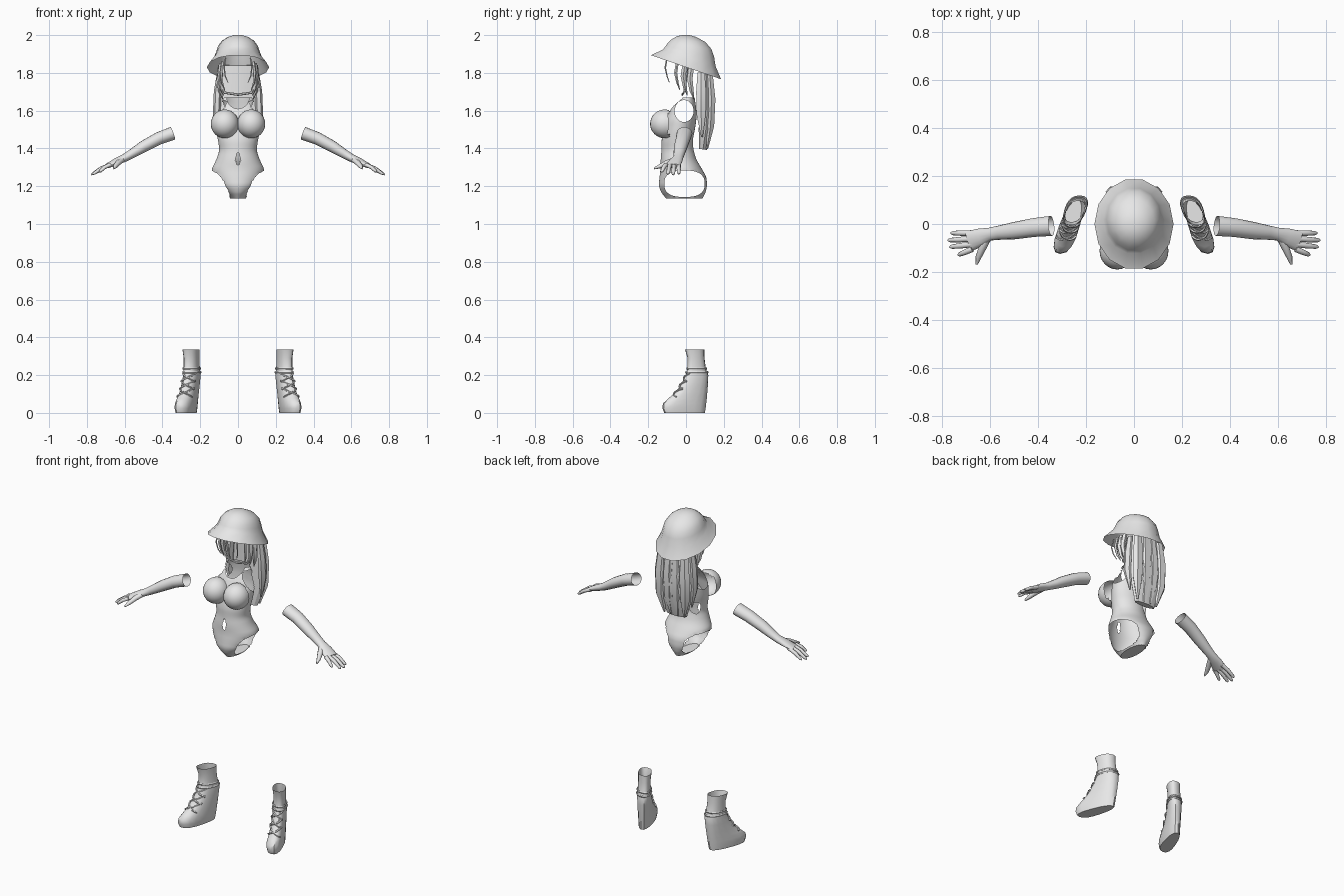
import bpy, bmesh, math
from mathutils import Vector

if "Cube" in bpy.data.objects:
    bpy.data.objects.remove(bpy.data.objects["Cube"])

grey = bpy.data.materials.new("pale_grey")
grey.diffuse_color = (0.8, 0.8, 0.8, 1)
grey.use_nodes = True
grey.node_tree.nodes["Principled BSDF"].inputs["Base Color"].default_value = grey.diffuse_color


def finish(name, bm, angle=40):
    bmesh.ops.recalc_face_normals(bm, faces=bm.faces)
    me = bpy.data.meshes.new(name)
    bm.to_mesh(me)
    bm.free()
    me.materials.append(grey)
    for p in me.polygons:
        p.use_smooth = True
    me.set_sharp_from_angle(angle=math.radians(angle))
    ob = bpy.data.objects.new(name, me)
    bpy.context.collection.objects.link(ob)
    return ob


def loft(bm, rings, caps=(False, False)):
    """Skin a list of equal-length closed rings."""
    vr = [[bm.verts.new(p) for p in r] for r in rings]
    n = len(vr[0])
    for a, b in zip(vr, vr[1:]):
        for i in range(n):
            j = (i + 1) % n
            bm.faces.new((a[i], a[j], b[j], b[i]))
    if caps[0]:
        bm.faces.new(vr[0])
    if caps[1]:
        bm.faces.new(vr[-1])


def tube(bm, path, wide, thick, sides=8, ref=(0, 0, 1), caps=(True, True), mx=1):
    """Oval sweep along a path; mx = -1 mirrors it."""
    pts, rings = [Vector(p) for p in path], []
    for i, p in enumerate(pts):
        d = pts[min(i + 1, len(pts) - 1)] - pts[max(i - 1, 0)]
        s = d.cross(Vector(ref)).normalized()
        u = s.cross(d).normalized()
        ring = []
        for k in range(sides):
            a = math.tau * k / sides
            q = p + s * wide[i] * math.cos(a) + u * thick[i] * math.sin(a)
            ring.append((q.x * mx, q.y, q.z))
        rings.append(ring)
    loft(bm, rings, caps)


def oval(rx, yf, yb, zf, zb, n):
    """Ring with its own front and back depth and height."""
    cy, ry, out = (yf + yb) / 2, (yb - yf) / 2, []
    for k in range(n):
        a = math.tau * k / n
        t = (1 + math.sin(a)) / 2
        out.append((rx * math.cos(a), cy + ry * math.sin(a), zf + (zb - zf) * t))
    return out


def sample(rows, z):
    """Smoothly interpolate a row table by its first column."""
    for a, b in zip(rows, rows[1:]):
        if z <= b[0] + 1e-6:
            t = (z - a[0]) / (b[0] - a[0])
            return [p + (q - p) * t for p, q in zip(a[1:], b[1:])]
    return rows[-1][1:]


# Helmet: flared brim, tall dome
bm = bmesh.new()
loft(bm, [oval(*r, 14) for r in (
    (.165, -.19, .19, 1.895, 1.765), (.128, -.125, .16, 1.925, 1.835),
    (.115, -.112, .152, 1.942, 1.885), (.106, -.1, .138, 1.958, 1.925),
    (.085, -.078, .105, 1.978, 1.963), (.05, -.05, .055, 1.994, 1.99),
    (.02, -.02, .02, 2.0, 2.0))], (False, True))
finish("helmet", bm, 35)

# Torso shell: dense rings, openings cut out and their edges snapped smooth
rows = [(1.135, .035, -.10, .085), (1.155, .06, -.125, .10), (1.20, .11, -.145, .112),
        (1.25, .135, -.14, .108), (1.29, .14, -.135, .085), (1.34, .115, -.135, .055),
        (1.39, .098, -.13, .04), (1.44, .105, -.13, .035), (1.49, .115, -.12, .045),
        (1.55, .12, -.11, .055), (1.60, .115, -.085, .055), (1.64, .095, -.06, .05),
        (1.67, .07, -.03, .045)]
bm = bmesh.new()
rings = []
for i in range(68):
    z = 1.135 + .535 * i / 67
    w = [sum(c) / 3 for c in zip(*(sample(rows, min(1.67, max(1.135, z + d)))
                                   for d in (-.012, 0, .012)))]
    rings.append(oval(w[0], w[1], w[2], z, z, 96))
loft(bm, rings, (True, False))

# (axis, centre, height, radius, radius_z, power, side test)
holes = [(1, -.008, 1.213, .107, .07, 2.6, lambda p: p.z > 1.137),       # legs
         (1, -.01, 1.598, .05, .058, 2, lambda p: abs(p.x) > .03),       # arms
         (0, 0, 1.675, .06, .065, 2, lambda p: p.y < -.01),              # neck
         (0, 0, 1.345, .012, .035, 2, lambda p: p.y < -.05),             # belly slit
         (1, .01, 1.42, .02, .035, 2, lambda p: p.x < -.03)]             # flank
for ax, c, h, r, rz, pw, ok in holes:
    def level(p):
        return (abs((p[ax] - c) / r) ** pw + abs((p.z - h) / rz) ** pw) ** (1 / pw)
    dead = []
    for f in bm.faces:
        m = f.calc_center_median()
        if len(f.verts) == 4 and ok(m) and level(m) < 1:
            dead.append(f)
    rim = {v for f in dead for v in f.verts}
    bmesh.ops.delete(bm, geom=dead, context='FACES')
    for v in rim:
        if v.is_valid and ok(v.co):
            k = level(v.co)
            if .8 < k < 1.25:
                v.co[ax] = c + (v.co[ax] - c) / k
                v.co.z = h + (v.co.z - h) / k
finish("bodysuit", bm, 50)

# Bust: front halves of two ovals
bm = bmesh.new()
for sx in (-1, 1):
    new = bmesh.ops.create_uvsphere(bm, u_segments=24, v_segments=16, radius=1)["verts"]
    for v in new:
        v.co = Vector((sx * .07 + v.co.x * .074, -.112 + v.co.y * .078, 1.53 + v.co.z * .076))
bmesh.ops.delete(bm, geom=[v for v in bm.verts if v.co.y > -.08], context='VERTS')
finish("bust", bm, 60)

# Arms with hands
for mx, side in ((1, "left"), (-1, "right")):
    bm = bmesh.new()
    tube(bm, [(.345, -.008, 1.48), (.42, -.015, 1.453), (.50, -.028, 1.41), (.56, -.036, 1.373),
              (.60, -.042, 1.35), (.64, -.055, 1.332), (.69, -.072, 1.308)],
         (.042, .039, .036, .03, .027, .037, .043), (.036, .034, .031, .025, .021, .019, .012),
         14, caps=(False, True), mx=mx)
    # fingers: knuckle y, tip x, tip y
    for ky, tx, ty in ((-.038, .765, -.038), (-.062, .778, -.068),
                       (-.085, .77, -.096), (-.105, .735, -.13)):
        a, b = Vector((.675, ky, 1.314)), Vector((tx, ty, 1.262 + (.775 - tx) * .35))
        mid = a.lerp(b, .5) + Vector((0, 0, .006))
        tube(bm, [a, mid, a.lerp(b, .9), b], (.012, .0115, .009, .004),
             (.011, .0105, .008, .004), 8, mx=mx)
    # thumb
    tube(bm, [(.61, -.055, 1.342), (.633, -.1, 1.325), (.65, -.14, 1.305), (.657, -.168, 1.294)],
         (.016, .016, .012, .005), (.014, .014, .011, .005), 8, mx=mx)
    finish(side + "_arm", bm, 60)

# Wedge boots: height, front y, back y, toe half width, heel half width
boot = [(0, -.115, .10, .046, .033), (.025, -.125, .104, .05, .036), (.05, -.122, .107, .05, .037),
        (.075, -.095, .11, .047, .037), (.11, -.055, .113, .043, .038), (.16, -.022, .117, .04, .04),
        (.20, -.002, .118, .038, .042), (.235, .008, .105, .036, .04), (.29, .008, .098, .036, .038),
        (.335, -.005, .097, .04, .04)]


def boot_point(z, a, grow=0):
    yf, yb, wf, wb = sample(boot, z)
    s, c = math.sin(a), math.cos(a)
    sx = math.copysign(abs(c) ** .8, c)
    sy = math.copysign(abs(s) ** .8, s)
    y = (yf + yb) / 2 + sy * ((yb - yf) / 2 + grow)
    w = wf + (wb - wf) * (1 + sy) / 2 + grow
    return (.238 + (.08 - y) * .32 + .025 * max(0, .2 - z) + sx * w, y, z)


for mx, side in ((1, "left"), (-1, "right")):
    bm = bmesh.new()
    loft(bm, [[(p[0] * mx, p[1], p[2]) for p in
               (boot_point(r[0], math.tau * k / 16) for k in range(16))] for r in boot],
         (True, False))
    finish(side + "_boot", bm, 38)
    # crossed laces and ankle strap
    bm = bmesh.new()
    for z in (.085, .125, .165):
        for s in (-1, 1):
            path = [boot_point(z + .045 * t / 6, -math.pi / 2 + s * (t / 3 - 1) * .95, .003)
                    for t in range(7)]
            tube(bm, path, [.005] * 7, [.005] * 7, 5, mx=mx)
    for z in (.215, .235):
        path = [boot_point(z, math.tau * t / 20, .003) for t in range(21)]
        tube(bm, path, [.004] * 21, [.006] * 21, 5, mx=mx)
    finish(side + "_boot_laces", bm)

# Long back hair: main mass plus pointed locks
bm = bmesh.new()
Y = (0, 1, 0)
tube(bm, [(0, .105, 1.84), (0, .11, 1.72), (0, .112, 1.6), (0, .105, 1.5), (0, .09, 1.395)],
     (.095, .108, .115, .108, .07), (.03, .038, .042, .04, .022), 10, Y)
for x in (-.075, -.025, .025, .075):
    tube(bm, [(x, .125, 1.80), (x * 1.1, .135, 1.66), (x * 1.1, .13, 1.52), (x * .9, .112, 1.40)],
         (.028, .036, .033, .006), (.018, .024, .022, .006), 6, Y)
for s in (-1, 1):
    tube(bm, [(.095, .08, 1.80), (.108, .08, 1.70), (.113, .08, 1.58), (.10, .085, 1.46)],
         (.016, .02, .02, .004), (.022, .03, .028, .005), 6, Y, mx=s)
finish("back_hair", bm, 30)

# Side locks and thin fringe strands around the open face
bm = bmesh.new()
for s in (-1, 1):
    for x, y, top, low, w in ((.092, .03, 1.84, 1.66, .014), (.088, -.005, 1.85, 1.68, .013),
                              (.082, -.045, 1.86, 1.71, .008), (.065, -.1, 1.88, 1.75, .004)):
        d = top - low
        tube(bm, [(x, y, top), (x + .008, y - .01, top - d * .4),
                  (x + .002, y, top - d * .75), (x - .012, y + .012, low)],
             (w, w, w * .8, .002), (w, w * 1.1, w * .8, .002), 5, Y, mx=s)
finish("front_hair", bm, 30)

# Chin strap
bm = bmesh.new()
strap = [(-.10, .01, 1.83), (-.092, 0, 1.75), (-.07, -.012, 1.695), (0, -.02, 1.685),
         (.07, -.012, 1.695), (.092, 0, 1.75), (.10, .01, 1.83)]
tube(bm, strap, [.007] * 7, [.004] * 7, 6, Y)
finish("chin_strap", bm)
